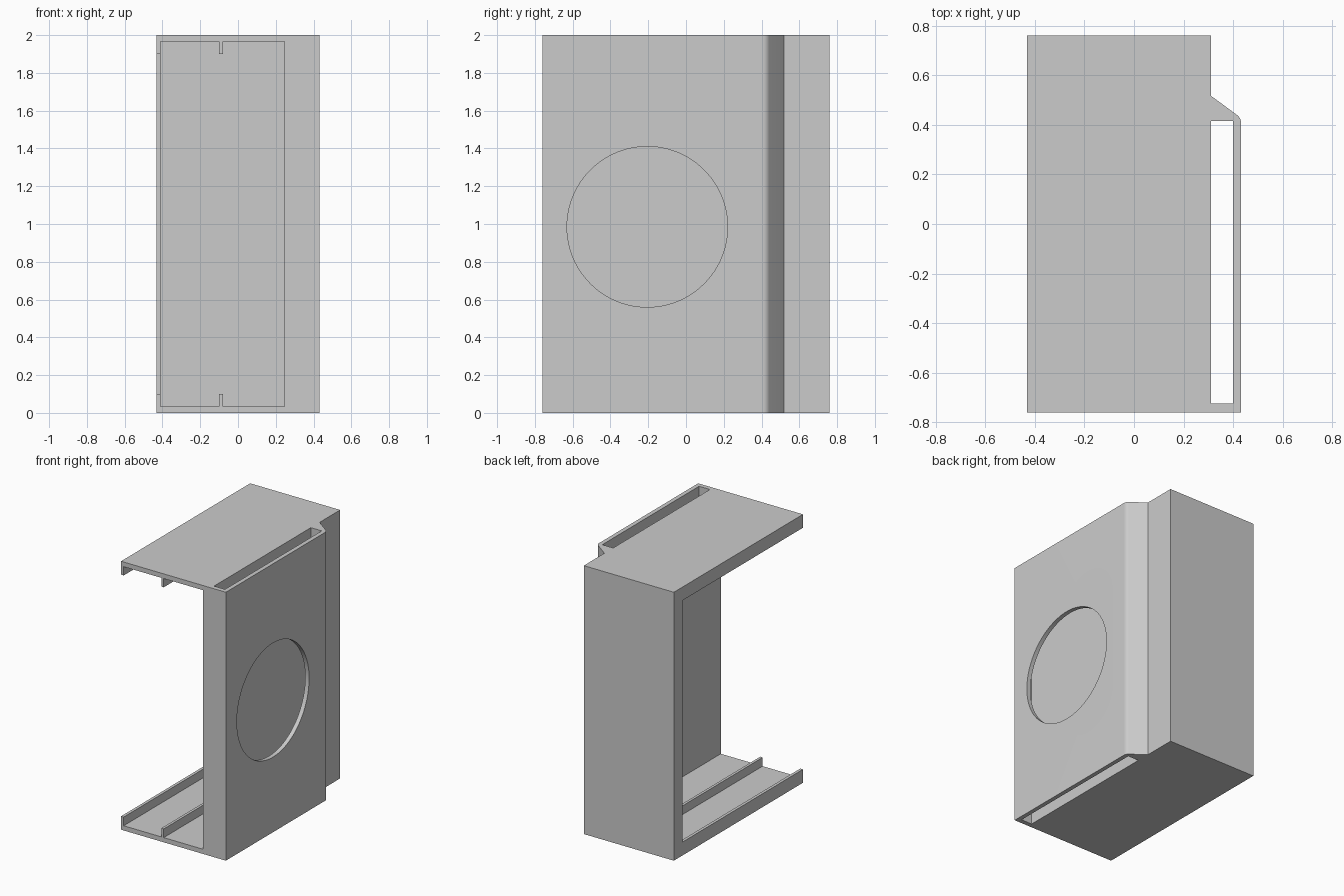
import bpy, bmesh, math

cube = bpy.data.objects.get("Cube")
if cube:
    bpy.data.objects.remove(cube, do_unlink=True)

grey = bpy.data.materials.new("light_grey")
grey.use_nodes = True
GREY = (0.6, 0.6, 0.6, 1)
grey.diffuse_color = GREY
grey.node_tree.nodes["Principled BSDF"].inputs["Base Color"].default_value = GREY


def prism(name, outline, z0, z1):
    """Extrude a plan outline from z0 to z1."""
    bm = bmesh.new()
    base = bm.faces.new([bm.verts.new((x, y, z0)) for x, y in outline])
    top = bmesh.ops.extrude_face_region(bm, geom=[base])["geom"]
    bmesh.ops.translate(bm, vec=(0, 0, z1 - z0),
                        verts=[v for v in top if isinstance(v, bmesh.types.BMVert)])
    bmesh.ops.recalc_face_normals(bm, faces=bm.faces)
    mesh = bpy.data.meshes.new(name)
    bm.to_mesh(mesh)
    bm.free()
    mesh.materials.append(grey)
    ob = bpy.data.objects.new(name, mesh)
    bpy.context.collection.objects.link(ob)
    return ob


def box(name, x0, x1, y0, y1, z0, z1):
    return prism(name, [(x0, y0), (x1, y0), (x1, y1), (x0, y1)], z0, z1)


def cut(target, cutter):
    """Subtract the cutter, then delete it."""
    mod = target.modifiers.new("cut", 'BOOLEAN')
    mod.operation, mod.solver, mod.object = 'DIFFERENCE', 'EXACT', cutter
    bpy.ops.object.select_all(action='DESELECT')
    bpy.context.view_layer.objects.active = target
    target.select_set(True)
    bpy.ops.object.modifier_apply(modifier=mod.name)
    bpy.data.objects.remove(cutter, do_unlink=True)


W, D, H, T = 0.432, 0.76, 2.0, 0.035   # half width, half depth, height, wall
STEP, INNER = 0.31, 0.245              # faces of the inner side wall

# Housing plan: raised side panel with a rounded corner and sloped shoulder
arc = [math.radians(53.13) * i / 8 for i in range(9)]
corner = [(W - 0.04 + 0.04 * math.cos(a), 0.408 + 0.04 * math.sin(a)) for a in arc]
plan = [(-W, -D), (W, -D)] + corner + [(STEP, 0.518), (STEP, D), (-W, D)]
housing = prism("housing", plan, 0, H)

# Main cavity, open to the front
cut(housing, box("cavity", -W + 0.022, INNER, -1, D - T, T, H - T))
# Side opening, leaving a lip on three sides
cut(housing, box("side_opening", -1, -0.3, -1, D - 0.1, 0.1, H - 0.1))
# Slot running through the full height behind the side panel
cut(housing, box("slot", STEP, 0.4, -D + T, 0.415, -1, 3))
# Round port in the side panel
ring = [math.tau * i / 96 for i in range(96)]
port = prism("port", [(0.425 * math.cos(a), 0.425 * math.sin(a)) for a in ring], 0, 0.2)
port.rotation_euler = (0, math.pi / 2, 0)
port.location = (0.355, -0.205, 0.985)
cut(housing, port)
bpy.ops.object.shade_smooth_by_angle(angle=math.radians(30))

# Guide rails on the floor and ceiling
for name, z0, z1 in (("floor_rail", T, 0.1), ("ceiling_rail", H - 0.1, H - T)):
    box(name, -0.1, -0.08, -D, D - T, z0, z1)
